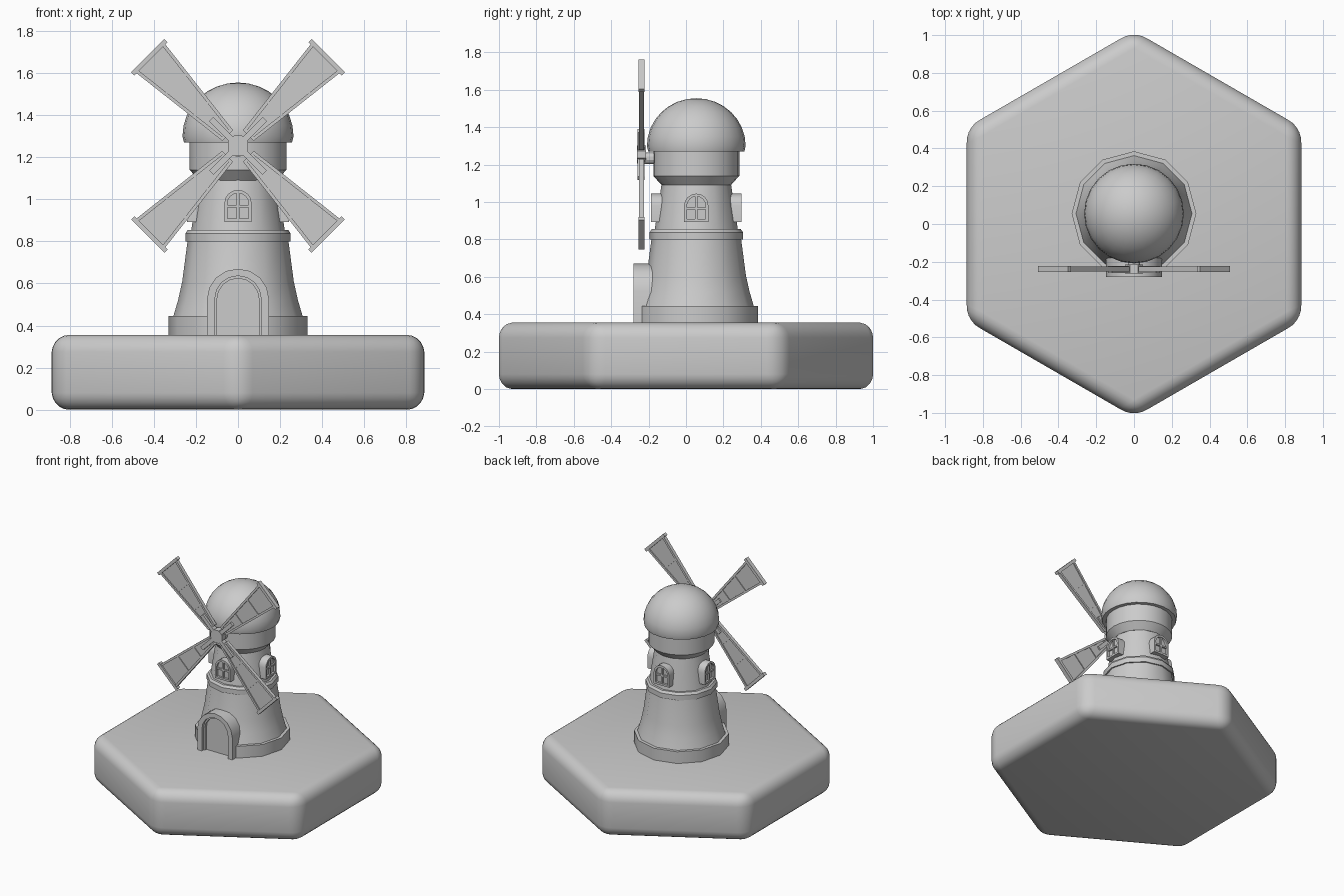
import bpy, bmesh, math
from mathutils import Matrix, Vector

cube = bpy.data.objects.get("Cube")
if cube:
    bpy.data.objects.remove(cube)

GROUND = 0.355
CENTRE = Vector((0, 0.055, 0))
HUB = Vector((0, -0.238, 1.254))

stone = bpy.data.materials.new("plain grey")
stone.use_nodes = True
stone.diffuse_color = (0.6, 0.6, 0.6, 1)
stone.node_tree.nodes["Principled BSDF"].inputs["Base Color"].default_value = (0.6, 0.6, 0.6, 1)


def finish(bm, name, matrix=None, smooth=None):
    """Turn a bmesh into a named, coloured object."""
    if matrix:
        bm.transform(matrix)
    bmesh.ops.recalc_face_normals(bm, faces=bm.faces)
    mesh = bpy.data.meshes.new(name)
    bm.to_mesh(mesh)
    bm.free()
    mesh.materials.append(stone)
    obj = bpy.data.objects.new(name, mesh)
    bpy.context.collection.objects.link(obj)
    if smooth:
        bpy.ops.object.select_all(action="DESELECT")
        obj.select_set(True)
        bpy.context.view_layer.objects.active = obj
        bpy.ops.object.shade_smooth_by_angle(angle=math.radians(smooth))
    return obj


def lathe(name, profile, sides, smooth):
    """Spin a (radius, height) profile around the tower axis."""
    bm = bmesh.new()
    verts = [bm.verts.new((0, r, z)) for r, z in profile]
    edges = [bm.edges.new(pair) for pair in zip(verts, verts[1:])]
    bmesh.ops.spin(bm, geom=verts + edges, cent=(0, 0, 0), axis=(0, 0, 1),
                   angle=math.tau, steps=sides, use_duplicate=False)
    bmesh.ops.remove_doubles(bm, verts=bm.verts[:], dist=0.0005)
    return finish(bm, name, Matrix.Translation(CENTRE), smooth)


def arch_points(width, bottom, top, steps=8):
    """Outline of an arched opening, from the bottom right over to the bottom left."""
    r = width / 2
    arc = [(r * math.cos(math.pi * i / steps), top - r + r * math.sin(math.pi * i / steps))
           for i in range(steps + 1)]
    return [(r, bottom)] + arc + [(-r, bottom)]


def extrude(bm, faces, depth):
    new = bmesh.ops.extrude_face_region(bm, geom=faces, use_keep_orig=True)["geom"]
    moved = [v for v in new if isinstance(v, bmesh.types.BMVert)]
    bmesh.ops.translate(bm, verts=moved, vec=(0, depth, 0))


def plate(name, points, front, back, matrix=None):
    """Flat outline in x and z, thickened from front to back along y."""
    bm = bmesh.new()
    face = bm.faces.new([bm.verts.new((x, front, z)) for x, z in points])
    extrude(bm, [face], back - front)
    return finish(bm, name, matrix)


def arch_frame(name, outer, inner, front, back, closed, matrix=None):
    """Band between two arched outlines; closed adds the sill."""
    bm = bmesh.new()
    a, b = ([bm.verts.new((x, front, z)) for x, z in loop] for loop in (outer, inner))
    count = len(a)
    faces = [bm.faces.new((a[i], a[(i + 1) % count], b[(i + 1) % count], b[i]))
             for i in range(count if closed else count - 1)]
    extrude(bm, faces, back - front)
    return finish(bm, name, matrix, 35)


def rect(x0, x1, z0, z1):
    return [(x0, z0), (x1, z0), (x1, z1), (x0, z1)]


# Rounded hexagonal ground, with corners to front and back
bm = bmesh.new()
corner = bmesh.ops.create_cone(bm, cap_ends=True, segments=6, radius1=1.0225,
                               radius2=1.0225, depth=GROUND)["verts"][0].co.copy()
bmesh.ops.rotate(bm, verts=bm.verts[:],
                 matrix=Matrix.Rotation(math.atan2(corner.x, corner.y), 3, "Z"))
bmesh.ops.bevel(bm, geom=bm.edges[:], offset=0.08, segments=5, profile=0.5, affect="EDGES")
finish(bm, "ground", Matrix.Translation((0, 0, GROUND / 2)), 40)

# Tower body with its foot and ledge
tower = lathe("tower", [
    (0, 0.34), (0.33, 0.34), (0.33, 0.445), (0.307, 0.445), (0.285, 0.52), (0.265, 0.61),
    (0.24, 0.8), (0.25, 0.8), (0.25, 0.838), (0.238, 0.855), (0.222, 0.855),
    (0.185, 1.1), (0, 1.1)], 12, 31)

# Recess for the door
cutter = plate("door_cutter", arch_points(0.22, 0.3, 0.636), -0.4, -0.235)
cutter.hide_render = True
cut = tower.modifiers.new("door recess", "BOOLEAN")
cut.object = cutter
cut.operation = "DIFFERENCE"
cut.solver = "EXACT"
bpy.context.view_layer.objects.active = tower
bpy.ops.object.modifier_apply(modifier=cut.name)
bpy.data.objects.remove(cutter)

# Drum and dome
lathe("drum", [(0, 1.09), (0.185, 1.09), (0.23, 1.14), (0.23, 1.28), (0, 1.28)], 24, 31)
dome = [(0, 1.27), (0.257, 1.27)]
dome += [(0.264 * math.cos(a), 1.3 + 0.255 * math.sin(a))
         for a in (math.pi / 2 * i / 8 for i in range(9))]
lathe("dome", dome, 24, 40)

# Door surround, lining and leaf
arch_frame("door_surround", arch_points(0.296, GROUND - 0.01, 0.67),
           arch_points(0.22, GROUND - 0.01, 0.636), -0.28, -0.16, False)
arch_frame("door_lining", arch_points(0.22, GROUND - 0.01, 0.636),
           arch_points(0.2, GROUND - 0.01, 0.624), -0.258, -0.2, False)
plate("door", arch_points(0.21, GROUND - 0.01, 0.63), -0.24, -0.18)

# Four windows around the upper tower
for i, side in enumerate(("front", "left", "back", "right")):
    turn = Matrix.Translation(CENTRE) @ Matrix.Rotation(i * math.pi / 2, 4, "Z")
    arch_frame(side + "_window_frame", arch_points(0.13, 0.893, 1.045),
               arch_points(0.1, 0.908, 1.03), -0.243, -0.17, True, turn)
    plate(side + "_window_pane", arch_points(0.11, 0.9, 1.035), -0.226, -0.17, turn)
    plate(side + "_window_upright", rect(-0.006, 0.006, 0.9, 1.035), -0.238, -0.22, turn)
    plate(side + "_window_crossbar", rect(-0.055, 0.055, 0.96, 0.972), -0.238, -0.22, turn)


def disc(name, radius, front, back, sides, z):
    """Many-sided disc facing the front."""
    angles = [math.tau * (k + 0.5) / sides for k in range(sides)]
    plate(name, [(radius * math.cos(a), z + radius * math.sin(a)) for a in angles], front, back)


# Axle and hub
disc("axle", 0.032, -0.225, -0.1, 12, HUB.z - 0.02)
disc("hub", 0.052, -0.262, -0.214, 8, HUB.z)


def half_width(r):
    """Half the sail width at a distance from the hub."""
    return 0.036 + (r - 0.07) * 0.118


# Four tapered sails with rails, crossbars and a spar
near, far = half_width(0.07), half_width(0.59)
for i in range(4):
    turn = Matrix.Translation(HUB) @ Matrix.Rotation(math.pi / 4 + i * math.pi / 2, 4, "Y")
    tag = "sail_%d_" % (i + 1)
    plate(tag + "cloth", [(-near, 0.07), (near, 0.07), (far, 0.59), (-far, 0.59)], -0.004, 0.004, turn)
    for s, side in ((-1, "a"), (1, "b")):
        plate(tag + "rail_" + side, [(s * near, 0.07), (s * (near - 0.016), 0.07),
              (s * (far - 0.016), 0.59), (s * far, 0.59)], -0.013, 0.013, turn)
    for k, r in enumerate((0.07, 0.24, 0.41)):
        w = half_width(r)
        plate(tag + "crossbar_%d" % k, rect(-w, w, r, r + 0.014), -0.01, 0.01, turn)
    plate(tag + "tip_bar", rect(-0.112, 0.112, 0.585, 0.607), -0.016, 0.016, turn)
    plate(tag + "spar", rect(-0.014, 0.014, 0.04, 0.18), -0.022, 0.016, turn)
